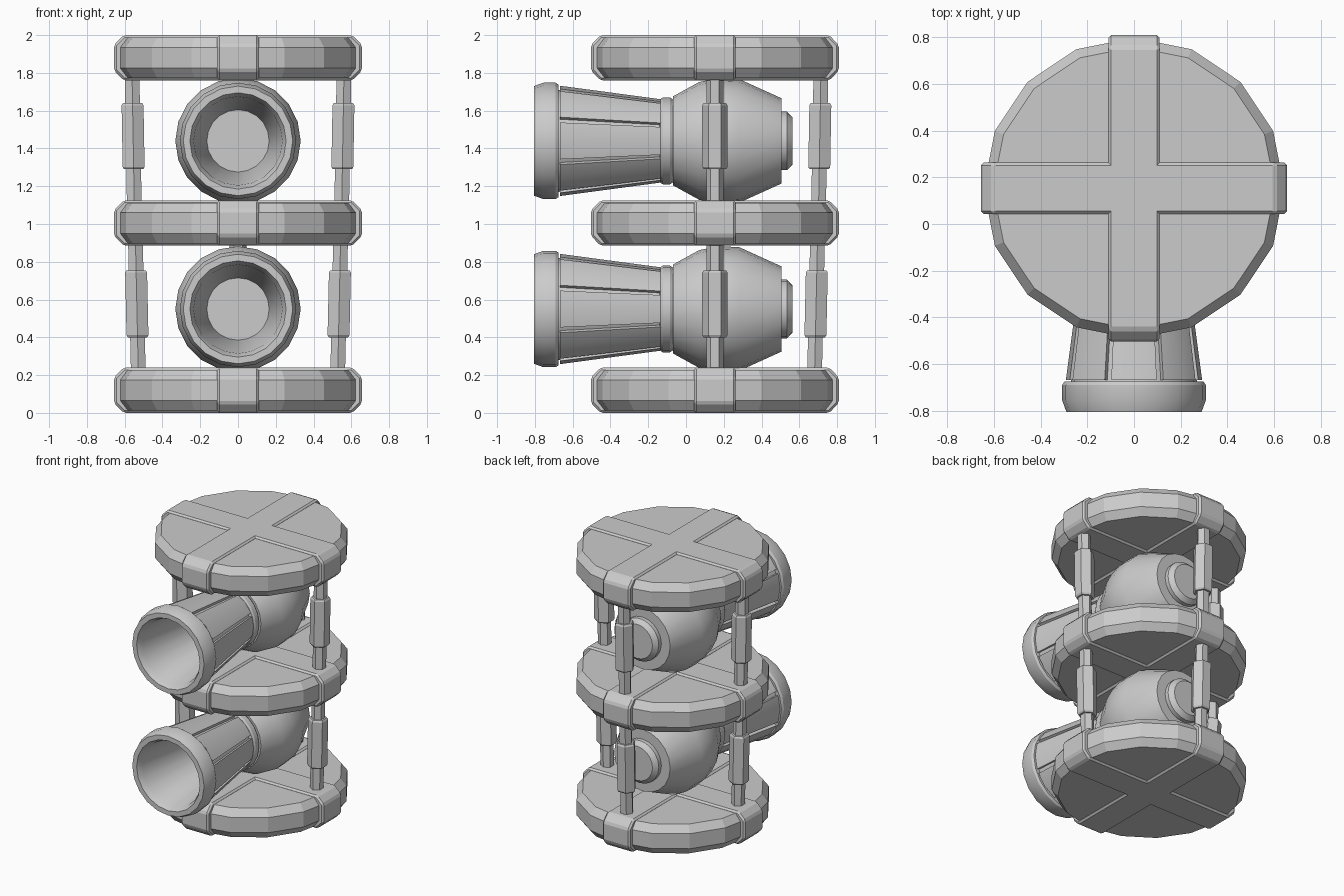
import bpy, bmesh
from math import sin, cos, pi, radians
from mathutils import Matrix, Vector

if "Cube" in bpy.data.objects:
    bpy.data.objects.remove(bpy.data.objects["Cube"])

CY = 0.153                      # y of the stack axis
PLATES = (0.12, 1.005, 1.88)    # plate mid heights
GUNS = (0.55, 1.44)             # cannon axis heights


def finish(name, bm, smooth=None, bevel=0):
    bmesh.ops.recalc_face_normals(bm, faces=bm.faces)
    me = bpy.data.meshes.new(name)
    bm.to_mesh(me)
    bm.free()
    ob = bpy.data.objects.new(name, me)
    bpy.context.collection.objects.link(ob)
    if bevel:
        m = ob.modifiers.new("bevel", 'BEVEL')
        m.width, m.segments = bevel, 1
    if smooth:
        bpy.ops.object.select_all(action='DESELECT')
        ob.select_set(True)
        bpy.context.view_layer.objects.active = ob
        bpy.ops.object.shade_smooth_by_angle(angle=radians(smooth))
    return ob


def loft(bm, rings):
    """Skin a list of equal-length point rings and cap both ends."""
    vs = [[bm.verts.new(p) for p in r] for r in rings]
    n = len(vs[0])
    for a, b in zip(vs, vs[1:]):
        for i in range(n):
            j = (i + 1) % n
            bm.faces.new((a[i], a[j], b[j], b[i]))
    bm.faces.new(vs[0])
    bm.faces.new(vs[-1])


def ring_z(r, z, n, cx=0, cy=0, rot=0):
    return [(cx + r * cos(2 * pi * i / n + rot), cy + r * sin(2 * pi * i / n + rot), z)
            for i in range(n)]


def ring_y(r, y, z, n):
    return [(r * cos(2 * pi * i / n), y, z + r * sin(2 * pi * i / n)) for i in range(n)]


# Round plates with a cross-shaped pair of straps
for k, z in enumerate(PLATES):
    bm = bmesh.new()
    prof = [(0.605, -0.107), (0.645, -0.055), (0.645, 0.055), (0.605, 0.107)]
    loft(bm, [ring_z(r, z + h, 16, 0, CY) for r, h in prof])
    finish(f"plate_{k}", bm)

    strap = [(0.605, -0.12), (0.656, -0.068), (0.656, 0.068), (0.605, 0.12)]
    outline = strap + [(-x, h) for x, h in reversed(strap)]
    for d, ang in enumerate((0, pi / 2)):
        bm = bmesh.new()
        loft(bm, [[(x, w, h) for x, h in outline] for w in (-0.11, 0.11)])
        bm.transform(Matrix.Translation((0, CY, z)) @ Matrix.Rotation(ang, 4, 'Z'))
        finish(f"plate_strap_{k}_{d}", bm, bevel=0.012)

# Hexagonal pillars: thin rod with a thicker sleeve, leaning slightly outward
for k, (z0, z1, s0, s1, r0, r1) in enumerate((
        (0.22, 0.91, 0.40, 0.755, 0.528, 0.543),
        (1.10, 1.79, 1.29, 1.64, 0.549, 0.561))):
    for side, ang in (("right", 0), ("back", pi / 2), ("left", pi)):
        bm = bmesh.new()
        steps = [(0.045, z0), (0.045, s0), (0.059, s0), (0.067, s0 + 0.012),
                 (0.067, s1 - 0.012), (0.059, s1), (0.045, s1), (0.045, z1)]
        rings = []
        for r, z in steps:
            off = r0 + (r1 - r0) * (z - z0) / (z1 - z0)
            rings.append(ring_z(r, z, 6, off * cos(ang), CY + off * sin(ang), ang + pi / 2))
        loft(bm, rings)
        finish(f"pillar_{side}_{k}", bm)

# Cannons
for k, z in enumerate(GUNS):
    # Rounded rear body, stepped end cap, collar
    bm = bmesh.new()
    body = [(0.205, -0.14), (0.222, -0.135), (0.23, -0.122), (0.23, -0.085),
            (0.22, -0.07), (0.235, -0.07), (0.312, 0.07), (0.332, 0.17), (0.328, 0.28),
            (0.226, 0.505), (0.155, 0.505), (0.155, 0.535), (0.125, 0.565)]
    loft(bm, [ring_y(r, y, z, 20) for r, y in body])
    finish(f"cannon_body_{k}", bm, 30)

    # Muzzle ring and the tapering bore
    bm = bmesh.new()
    muzzle = [(0.20, -0.14), (0.27, -0.675), (0.298, -0.675), (0.308, -0.69),
              (0.308, -0.755), (0.29, -0.805), (0.255, -0.805), (0.235, -0.765),
              (0.165, -0.2)]
    loft(bm, [ring_y(r, y, z, 20) for r, y in muzzle])
    finish(f"cannon_muzzle_{k}", bm, 30)

    # Raised panels along the barrel
    bm = bmesh.new()
    half = radians(19.5)
    for i in range(8):
        c = i * pi / 4
        ring = []
        for y, r in ((-0.668, 0.292), (-0.13, 0.22)):
            pts = [(r, c - half), (r, c), (r, c + half),
                   (r - 0.035, c + half), (r - 0.035, c), (r - 0.035, c - half)]
            ring.append([(q * cos(a), y, z + q * sin(a)) for q, a in pts])
        loft(bm, ring)
    finish(f"cannon_panels_{k}", bm, 30)
